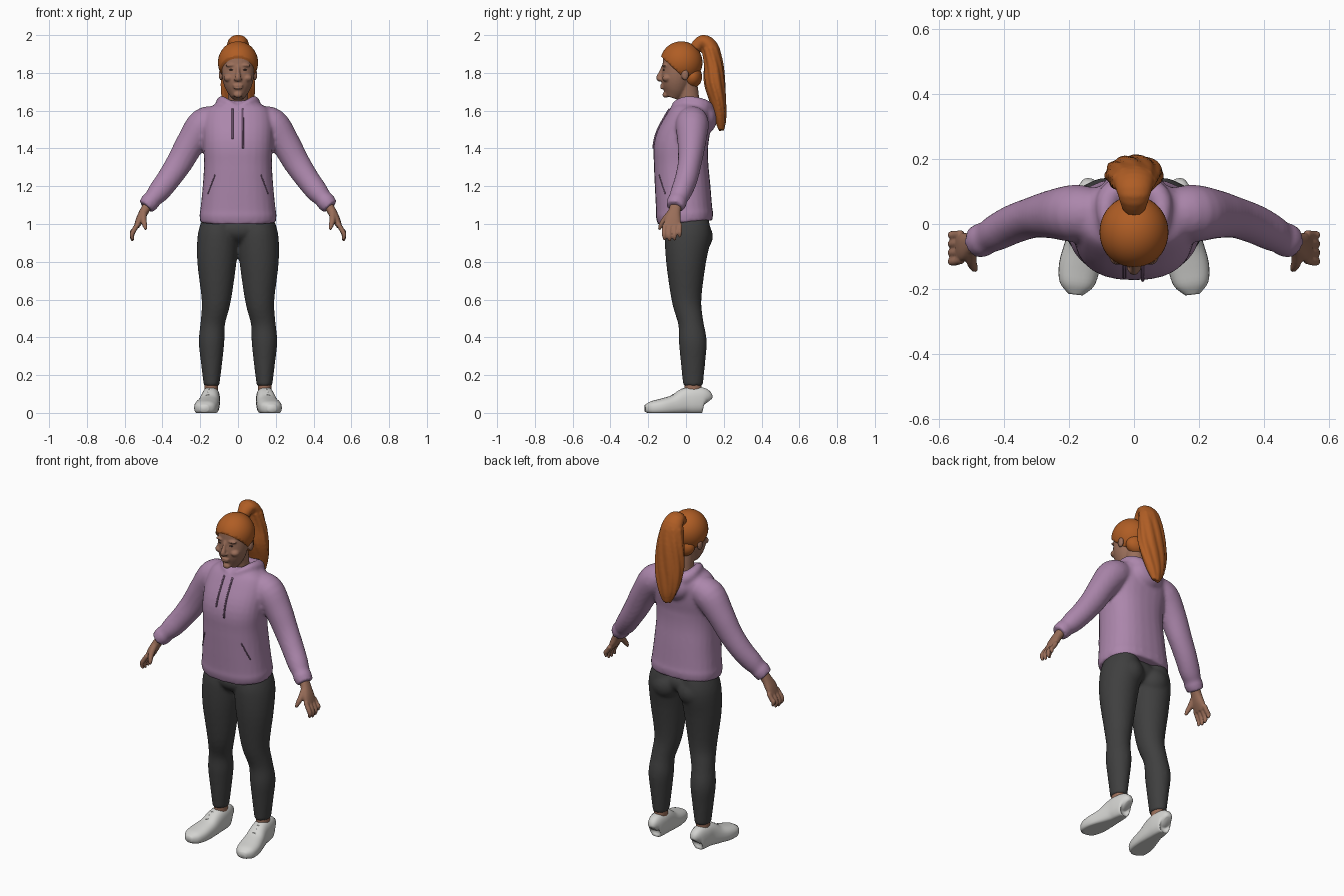
import bpy, bmesh, math, random
from mathutils import Vector, Matrix

random.seed(4)
if "Cube" in bpy.data.objects:
    bpy.data.objects.remove(bpy.data.objects["Cube"])


def material(name, r, g, b):
    mat = bpy.data.materials.new(name)
    mat.use_nodes = True
    mat.diffuse_color = (r, g, b, 1)
    mat.node_tree.nodes["Principled BSDF"].inputs["Base Color"].default_value = (r, g, b, 1)
    return mat


purple = material("purple cloth", .41, .24, .41)
cord = material("dark purple cord", .22, .12, .22)
charcoal = material("charcoal cloth", .05, .05, .05)
skin = material("skin", .32, .155, .1)
orange = material("orange hair", .43, .11, .018)
white = material("white shoe", .65, .65, .63)
dark = material("dark eye", .06, .035, .03)
X, Y, Z = Vector((1, 0, 0)), Vector((0, 1, 0)), Vector((0, 0, 1))


def spline(keys, steps):
    """Smooth curve through ring keys (x, y, z, radius across, radius along ref)."""
    keys = [Vector(k) for k in keys]
    out = []
    for i in range(len(keys) - 1):
        b, c = keys[i], keys[i + 1]
        a, d = keys[max(i - 1, 0)], keys[min(i + 2, len(keys) - 1)]
        for s in range(steps):
            t = s / steps
            out.append(b + (c - a) * t / 2 + (a - b * 2.5 + c * 2 - d / 2) * t * t
                       + (b * 1.5 - a / 2 - c * 1.5 + d / 2) * t ** 3)
    return out + [keys[-1]]


def tube(bm, keys, side=1, ref=Y, power=2, sides=28, steps=4):
    """Closed loft of rounded rings; side=-1 mirrors it across x."""
    rings = spline(keys, steps)
    centres = [Vector(r[:3]) for r in rings]
    loops = []
    for i, r in enumerate(rings):
        t = (centres[min(i + 1, len(rings) - 1)] - centres[max(i - 1, 0)]).normalized()
        v = (ref - t * ref.dot(t)).normalized()
        u = v.cross(t)
        loop = []
        for k in range(sides):
            a = math.tau * k / sides
            c, s = (math.copysign(abs(q) ** (2 / power), q) for q in (math.cos(a), math.sin(a)))
            p = centres[i] + u * c * r[3] + v * s * r[4]
            loop.append(bm.verts.new((p.x * side, p.y, p.z)))
        loops.append(loop)
    for a, b in zip(loops, loops[1:]):
        for k in range(sides):
            j = (k + 1) % sides
            bm.faces.new((a[k], a[j], b[j], b[k]))
    bm.faces.new(loops[0])
    bm.faces.new(loops[-1])


def ball(bm, centre, radii, side=1):
    c = Vector((centre[0] * side, centre[1], centre[2]))
    m = Matrix.Translation(c) @ Matrix.Diagonal((*radii, 1))
    return bmesh.ops.create_uvsphere(bm, u_segments=40, v_segments=24, radius=1, matrix=m)


def finish(bm, name, mat, voxel=0, smooth=4):
    """Make the object; a voxel size fuses overlapping pieces into one skin."""
    bmesh.ops.recalc_face_normals(bm, faces=bm.faces[:])
    for f in bm.faces:
        f.smooth = True
    mesh = bpy.data.meshes.new(name)
    bm.to_mesh(mesh)
    bm.free()
    mesh.materials.append(mat)
    obj = bpy.data.objects.new(name, mesh)
    bpy.context.collection.objects.link(obj)
    if voxel:
        mod = obj.modifiers.new("fuse", 'REMESH')
        mod.mode = 'VOXEL'
        mod.voxel_size = voxel
        mod.use_smooth_shade = True
        mod = obj.modifiers.new("soften", 'SMOOTH')
        mod.factor = .5
        mod.iterations = smooth
    return obj


SIDES = ((1, "left"), (-1, "right"))

# Hoodie: body, sleeves, collar and folded hood
bm = bmesh.new()
tube(bm, [(0, -.005, 1.008, .2, .145), (0, -.008, 1.05, .204, .152), (0, -.01, 1.08, .199, .149),
          (0, -.018, 1.2, .187, .147), (0, -.026, 1.32, .18, .144), (0, -.025, 1.42, .185, .144),
          (0, .005, 1.52, .188, .128), (0, .03, 1.6, .165, .106), (0, .037, 1.645, .1, .08)], power=2.4)
for s, _ in SIDES:
    tube(bm, [(.11, .035, 1.55, .075, .075), (.18, .033, 1.525, .089, .088), (.25, .03, 1.43, .077, .075),
              (.31, .02, 1.325, .07, .063), (.37, 0, 1.235, .063, .06), (.42, -.025, 1.17, .058, .056),
              (.452, -.042, 1.133, .048, .05), (.465, -.048, 1.118, .051, .053),
              (.488, -.057, 1.09, .045, .048)], s)
    tube(bm, [(0, -.068, 1.61, .014, .014), (.05, -.048, 1.638, .02, .02), (.084, .01, 1.65, .026, .028),
              (.075, .085, 1.625, .038, .04), (0, .122, 1.59, .045, .05)], s, Z)
ball(bm, (0, .115, 1.565), (.095, .05, .08))
hoodie = finish(bm, "hoodie", purple, .01)

# Drawstrings and pocket slits laid on the hoodie front
bpy.context.view_layer.update()
cloth = hoodie.evaluated_get(bpy.context.evaluated_depsgraph_get())


def laid_cord(name, start, end, radius):
    keys = []
    for i in range(9):
        x, z = Vector(start).lerp(Vector(end), i / 8)
        hit, p, _, _ = cloth.ray_cast(Vector((x, -1, z)), Y)
        if hit:
            keys.append((p.x, p.y - radius / 2, p.z, radius, radius))
    if len(keys) > 1:
        bm = bmesh.new()
        tube(bm, keys, sides=8, steps=2)
        finish(bm, name, cord)


laid_cord("right_drawstring", (-.03, 1.61), (-.03, 1.45), .005)
laid_cord("left_drawstring", (.025, 1.61), (.027, 1.4), .005)
for s, label in SIDES:
    laid_cord(label + "_pocket_slit", (.122 * s, 1.26), (.16 * s, 1.16), .003)

# Leggings
bm = bmesh.new()
ball(bm, (0, .005, .97), (.18, .112, .08))
for s, _ in SIDES:
    tube(bm, [(.1, .01, 1.03, .085, .108), (.106, .01, .94, .107, .122), (.112, 0, .8, .104, .106),
              (.115, .003, .6, .078, .079), (.133, .025, .48, .065, .067), (.14, .036, .38, .068, .074),
              (.14, .037, .28, .058, .066), (.14, .037, .142, .041, .052)], s)
    ball(bm, (.088, .06, .935), (.085, .082, .085), s)
finish(bm, "leggings", charcoal, .01)

for s, label in SIDES:
    # Ankle
    bm = bmesh.new()
    tube(bm, [(.14, .037, .18, .034, .042), (.141, .037, .12, .036, .045), (.142, .035, .06, .035, .045)], s)
    finish(bm, label + "_ankle", skin)

    # Shoe with flattened sole
    bm = bmesh.new()
    tube(bm, [(.14, .11, .055, .018, .03), (.141, .098, .064, .038, .064), (.143, .05, .066, .047, .072),
              (.146, 0, .062, .05, .07), (.155, -.06, .042, .057, .054), (.168, -.13, .03, .063, .045),
              (.176, -.185, .025, .053, .036), (.18, -.217, .024, .022, .018)], s, Z, 2.5)
    for v in bm.verts:
        v.co.z = max(v.co.z, 0)
    finish(bm, label + "_shoe", white)
    bm = bmesh.new()
    for i in range(3):
        x, y, z = .151 + .003 * i, -.025 - .022 * i, .122 - .014 * i
        tube(bm, [(x - .03, y, z - .014, .004, .004), (x, y, z + .002, .004, .004),
                  (x + .03, y, z - .014, .004, .004)], s, Y, sides=8)
    finish(bm, label + "_shoe_laces", white)

    # Hand
    bm = bmesh.new()
    tube(bm, [(.465, -.047, 1.12, .026, .03), (.495, -.06, 1.07, .024, .032), (.518, -.07, 1.025, .022, .043),
              (.538, -.072, .985, .014, .044)], s, power=2.3)
    for i in range(4):
        y, drop = -.11 + .026 * i, (.006, 0, .004, .02)[i]
        tube(bm, [(.53, y, 1.0, .013, .013), (.552, y * 1.05, .965, .013, .013),
                  (.562, y * 1.05, .935 + drop, .012, .012), (.556, y * 1.03, .91 + drop, .007, .007)], s, sides=14)
    tube(bm, [(.5, -.085, 1.055, .018, .018), (.5, -.115, 1.02, .016, .016), (.493, -.133, .992, .013, .013),
              (.487, -.142, .97, .007, .007)], s, X, sides=14)
    finish(bm, label + "_hand", skin, .005, 2)

# Head, neck and facial features
bm = bmesh.new()
ball(bm, (0, -.022, 1.857), (.094, .1, .1))
tube(bm, [(0, -.045, 1.89, .082, .076), (0, -.048, 1.815, .086, .078), (0, -.052, 1.76, .081, .079),
          (0, -.06, 1.71, .063, .065), (0, -.073, 1.668, .034, .038)])
tube(bm, [(0, .02, 1.58, .056, .056), (0, .014, 1.67, .052, .055), (0, 0, 1.78, .055, .055)])
tube(bm, [(0, -.12, 1.835, .009, .009), (0, -.133, 1.8, .011, .012), (0, -.144, 1.772, .016, .014),
          (0, -.135, 1.758, .013, .008)], sides=16)
for s, _ in SIDES:
    ball(bm, (.036, -.112, 1.84), (.03, .014, .009), s)
    ball(bm, (.05, -.1, 1.772), (.026, .026, .02), s)
    ball(bm, (.014, -.136, 1.765), (.009, .01, .007), s)
    ball(bm, (.09, -.005, 1.79), (.012, .02, .03), s)
for z in (1.733, 1.72):
    ball(bm, (0, -.126, z), (.026, .011, .006))
ball(bm, (0, -.108, 1.684), (.023, .017, .016))
finish(bm, "head", skin, .005, 3)

for s, label in SIDES:
    bm = bmesh.new()
    ball(bm, (.034, -.115, 1.816), (.013, .008, .004), s)
    finish(bm, label + "_eye", dark)

# Swept-back hair, trimmed along a sloping hairline
bm = bmesh.new()
ball(bm, (0, -.025, 1.855), (.106, .112, .112))
cut = bmesh.ops.bisect_plane(bm, geom=bm.verts[:] + bm.edges[:] + bm.faces[:], plane_co=(0, -.13, 1.885),
                             plane_no=(0, .68, .73), clear_inner=True)
rim = [e for e in cut["geom_cut"] if isinstance(e, bmesh.types.BMEdge)]
bmesh.ops.contextual_create(bm, geom=rim)
ball(bm, (0, .035, 1.78), (.076, .05, .06))
finish(bm, "swept_hair", orange)

# Ponytail: a core with twisting locks around it
bm = bmesh.new()
core = [(0, .05, 1.93, .034, .036), (0, .09, 1.966, .036, .05), (0, .13, 1.93, .044, .064),
        (0, .146, 1.84, .048, .078), (0, .152, 1.74, .052, .086), (0, .167, 1.65, .042, .08),
        (0, .18, 1.56, .03, .055), (0, .186, 1.5, .014, .025)]
tube(bm, core, ref=X)
for i in range(9):
    angle, drop = math.tau * i / 9, random.uniform(-.01, .025)
    lock = []
    for k, (x, y, z, depth, width) in enumerate(core[2:]):
        a = angle + .22 * k
        lock.append((.76 * width * math.cos(a), y + .76 * depth * math.sin(a), z + drop * k / 5,
                     depth * .36, width * .32))
    tube(bm, lock, ref=X, sides=14)
finish(bm, "ponytail", orange, .006, 2)
